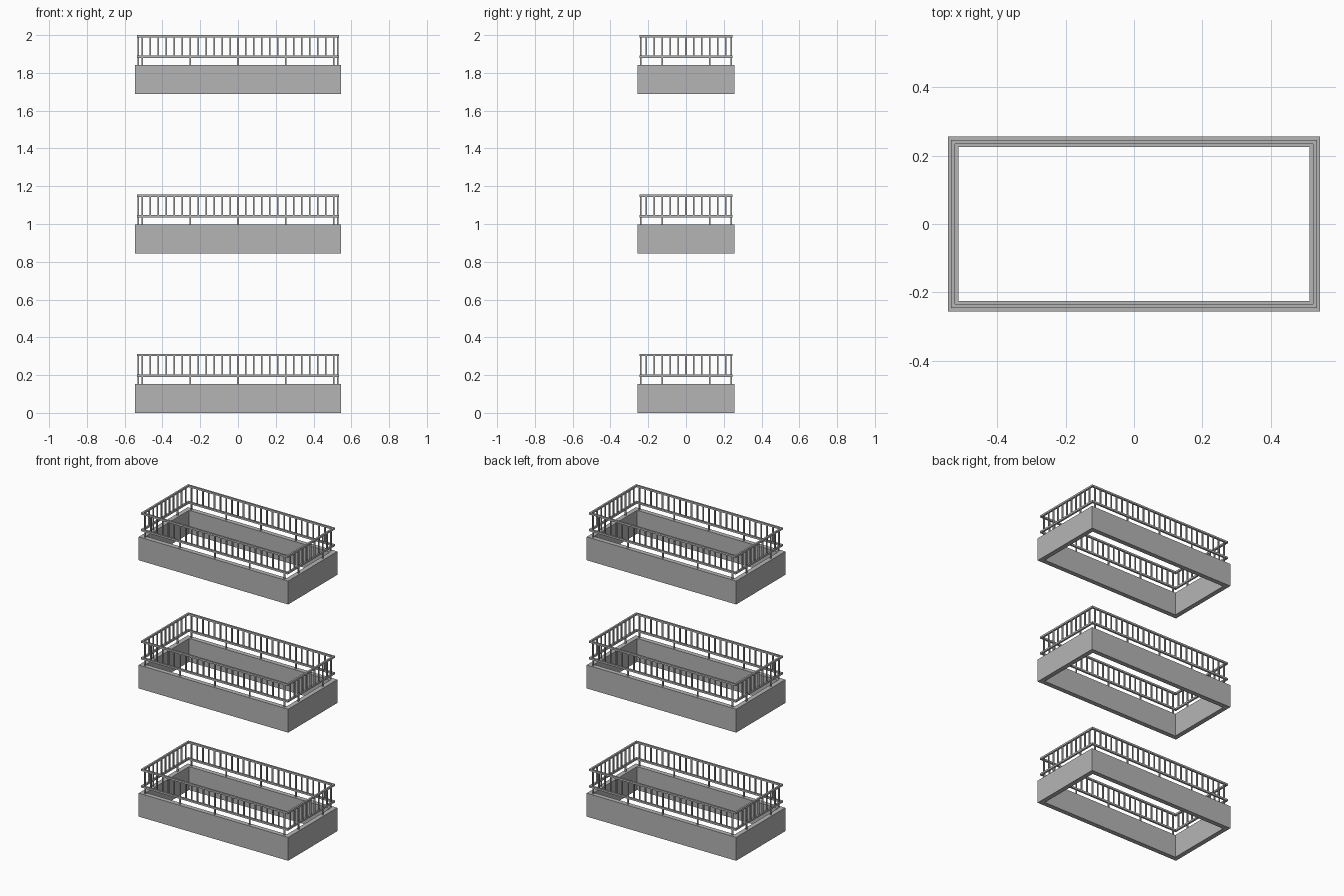
import bpy
import bmesh
from mathutils import Matrix, Vector

if "Cube" in bpy.data.objects:
    bpy.data.objects.remove(bpy.data.objects["Cube"], do_unlink=True)

# One plain grey for everything
grey = bpy.data.materials.new("concrete_grey")
grey.use_nodes = True
grey.diffuse_color = (0.46, 0.46, 0.46, 1)
grey.node_tree.nodes["Principled BSDF"].inputs["Base Color"].default_value = grey.diffuse_color

LEVEL_STEP = 0.844            # distance between storeys
CX, CY = 0.529, 0.24          # centre line of walls and rails
WALL_TOP, MID_RAIL, TOP_RAIL = 0.154, 0.197, 0.306
RAIL, BAR, GAP = 0.012, 0.008, 0.0423


def add_box(bm, centre, size):
    matrix = Matrix.Translation(centre) @ Matrix.Diagonal(Vector(size)).to_4x4()
    bmesh.ops.create_cube(bm, size=1, matrix=matrix)


def add_frame(bm, width, z0, z1):
    """Closed rectangular ring swept round the centre line."""
    rings = []
    for offset, z in ((width / 2, z0), (width / 2, z1), (-width / 2, z1), (-width / 2, z0)):
        x, y = CX + offset, CY + offset
        rings.append([bm.verts.new((sx * x, sy * y, z))
                      for sx, sy in ((-1, -1), (1, -1), (1, 1), (-1, 1))])
    for r in range(4):
        a, b = rings[r], rings[(r + 1) % 4]
        for i in range(4):
            j = (i + 1) % 4
            bm.faces.new((a[i], a[j], b[j], b[i]))


def add_uprights(bm, z0, z1, every):
    """Bars along all four sides, one at each multiple of the spacing."""
    for count, along_x in ((12, True), (5, False)):
        for i in range(-count, count + 1):
            if i % every != (0 if along_x else every // 2):
                continue
            for side in (-1, 1):
                x, y = (i * GAP, side * CY) if along_x else (side * CX, i * GAP)
                add_box(bm, (x, y, (z0 + z1) / 2), (BAR, BAR, z1 - z0))


def finish(bm, name):
    bmesh.ops.recalc_face_normals(bm, faces=bm.faces)
    mesh = bpy.data.meshes.new(name)
    bm.to_mesh(mesh)
    bm.free()
    mesh.materials.append(grey)
    obj = bpy.data.objects.new(name, mesh)
    bpy.context.collection.objects.link(obj)
    return obj


for level, label in enumerate(("lower", "middle", "upper")):
    base = level * LEVEL_STEP

    # Parapet wall, open in the middle
    bm = bmesh.new()
    add_frame(bm, 0.031, 0, WALL_TOP)
    finish(bm, label + "_parapet").location.z = base

    # Handrail and mid rail
    for part, z in (("mid_rail", MID_RAIL), ("handrail", TOP_RAIL)):
        bm = bmesh.new()
        add_frame(bm, RAIL, z - RAIL / 2, z + RAIL / 2)
        finish(bm, label + "_" + part).location.z = base

    # Closely spaced balusters between the rails
    bm = bmesh.new()
    add_uprights(bm, MID_RAIL, TOP_RAIL, 1)
    finish(bm, label + "_balusters").location.z = base

    # Short posts carrying the mid rail
    bm = bmesh.new()
    add_uprights(bm, WALL_TOP, MID_RAIL, 6)
    finish(bm, label + "_short_posts").location.z = base
